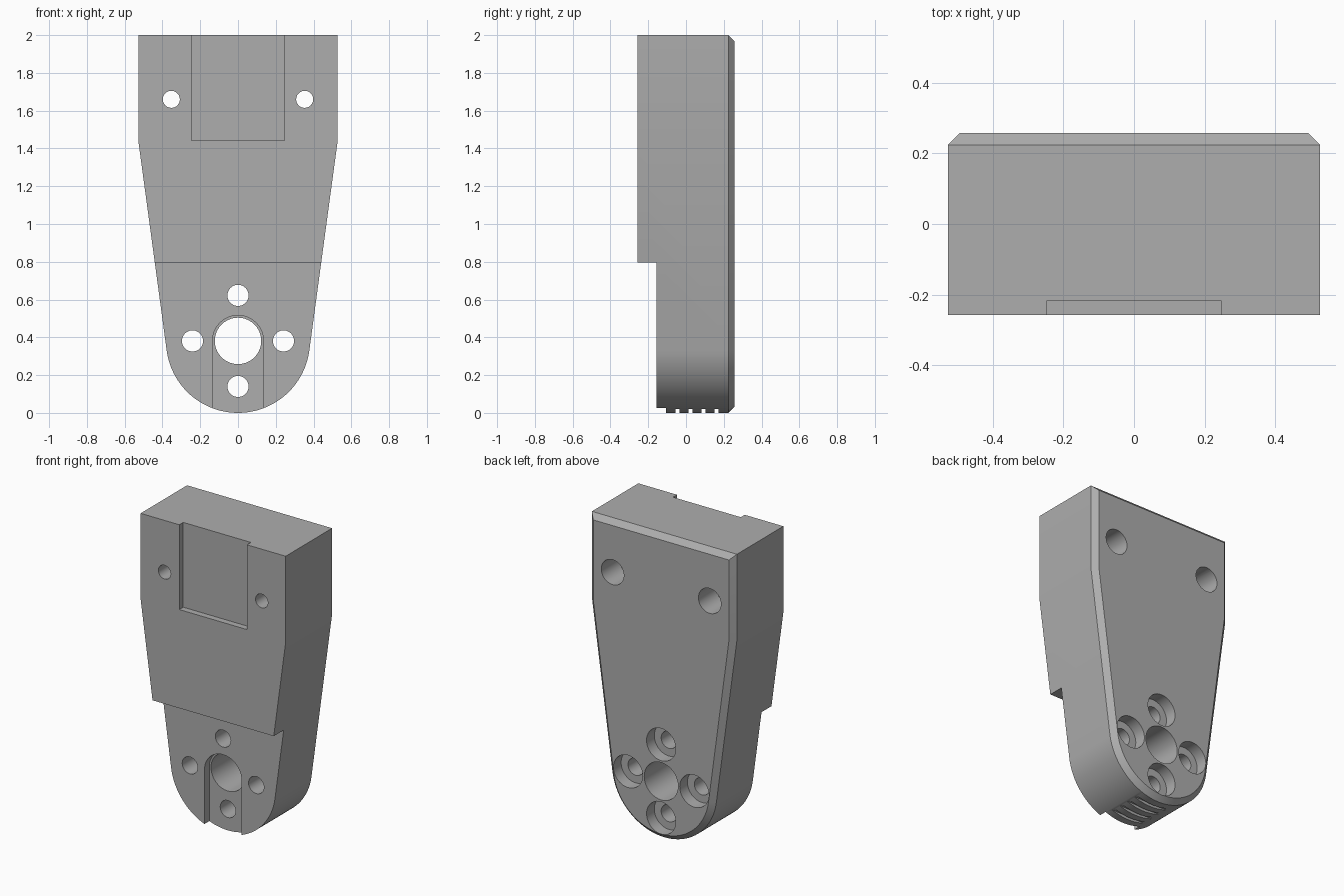
import bpy
import bmesh
from math import sin, cos, radians, pi

if "Cube" in bpy.data.objects:
    bpy.data.objects.remove(bpy.data.objects["Cube"])

FRONT, BACK, CHAMFER = -0.258, 0.258, 0.034
HUB = 0.381          # height of the hub centre and radius of the rounded end
HALF_WIDTH = 0.527
TAPER = radians(7.7)

grey = bpy.data.materials.new("plain grey")
grey.use_nodes = True
grey.diffuse_color = (0.42, 0.42, 0.42, 1)
grey.node_tree.nodes["Principled BSDF"].inputs["Base Color"].default_value = (0.42, 0.42, 0.42, 1)


def loft(name, sections):
    """Solid through (y, outline) sections, each outline listed in x and z."""
    bm = bmesh.new()
    rings = [[bm.verts.new((x, y, z)) for x, z in pts] for y, pts in sections]
    n = len(rings[0])
    for a, b in zip(rings, rings[1:]):
        for i in range(n):
            j = (i + 1) % n
            bm.faces.new((a[i], a[j], b[j], b[i]))
    bm.faces.new(rings[0])
    bm.faces.new(rings[-1])
    bmesh.ops.recalc_face_normals(bm, faces=bm.faces)
    mesh = bpy.data.meshes.new(name)
    bm.to_mesh(mesh)
    bm.free()
    mesh.materials.append(grey)
    obj = bpy.data.objects.new(name, mesh)
    bpy.context.collection.objects.link(obj)
    return obj


def arc(cx, cz, r, start, end, steps):
    return [(cx + r * cos(start + (end - start) * i / steps),
             cz + r * sin(start + (end - start) * i / steps)) for i in range(steps + 1)]


def outline(d):
    """Plate outline moved inward by d."""
    r, w = HUB - d, HALF_WIDTH - d
    shoulder = HUB + (w * cos(TAPER) - r) / sin(TAPER)
    return ([(-w, 2 - d), (-w, shoulder)]
            + arc(0, HUB, r, pi + TAPER, 2 * pi - TAPER, 64)
            + [(w, shoulder), (w, 2 - d)])


def rect(x0, x1, z0, z1):
    return [(x0, z0), (x1, z0), (x1, z1), (x0, z1)]


# Tapered body with a chamfered back
body = loft("bracket_body", [(FRONT, outline(0)), (BACK - CHAMFER, outline(0)),
                             (BACK, outline(CHAMFER))])


def cut(y0, y1, pts):
    cutter = loft("cutter", [(y0, pts), (y1, pts)])
    cutter.hide_render = True
    mod = body.modifiers.new("cut", 'BOOLEAN')
    mod.operation, mod.solver, mod.object = 'DIFFERENCE', 'EXACT', cutter
    bpy.context.view_layer.objects.active = body
    bpy.ops.object.modifier_apply(modifier=mod.name)
    bpy.data.objects.remove(cutter)


def hole(x, z, r, y0=-1, y1=1):
    cut(y0, y1, arc(x, z, r, 0, 2 * pi, 40)[:-1])


# Front step and shallow top pocket
cut(-1, -0.155, rect(-1, 1, -1, 0.795))
cut(-1, -0.217, rect(-0.246, 0.246, 1.443, 3))

# Round-topped slot running out of the bottom
cut(-1, -0.105, [(-0.135, -1), (0.135, -1)] + arc(0, HUB, 0.135, 0, pi, 32))

# Hub bore and four counterbored bolt holes around it
hole(0, HUB, 0.123)
for dx, dz in ((1, 0), (0, 1), (-1, 0), (0, -1)):
    x, z = 0.241 * dx, HUB + 0.241 * dz
    hole(x, z, 0.056)
    hole(x, z, 0.106, BACK - 0.08, 1)

# Upper mounting holes, counterbored from the back
for side in (-1, 1):
    hole(side * 0.353, 1.66, 0.045)
    hole(side * 0.353, 1.66, 0.082, BACK - 0.18, 1)

# Grip grooves under the rounded end
for i in range(4):
    y = -0.045 + 0.069 * i
    cut(y - 0.011, y + 0.011, rect(-0.3, 0.3, -1, 0.021))

bpy.ops.object.select_all(action='DESELECT')
body.select_set(True)
bpy.context.view_layer.objects.active = body
bpy.ops.object.shade_smooth_by_angle(angle=radians(25))
